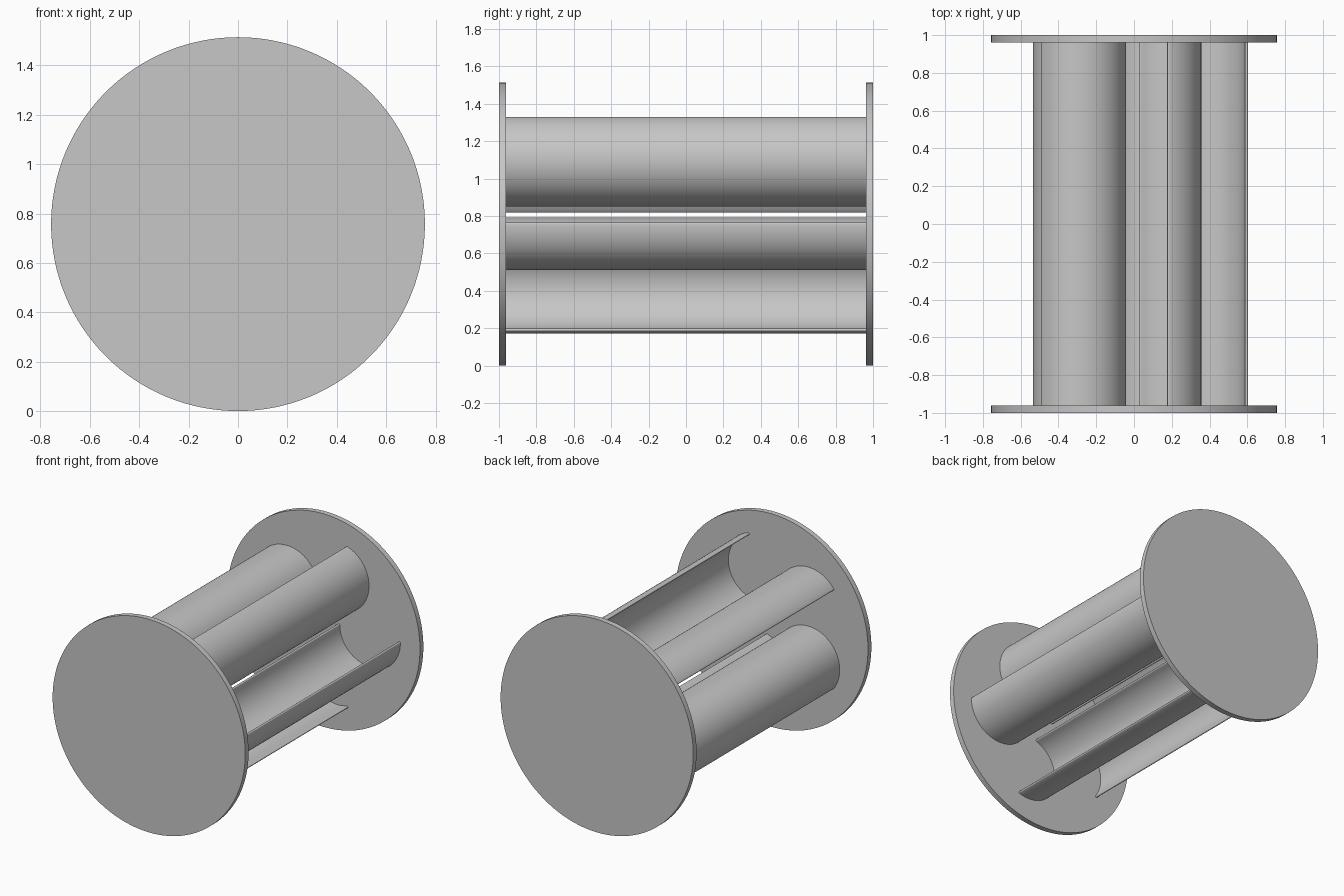
import bpy, bmesh
from math import sin, cos, pi, radians
from mathutils import Matrix, Vector

cube = bpy.data.objects.get("Cube")
if cube:
    bpy.data.objects.remove(cube)

DISC_RADIUS = 0.757
DISC_THICK = 0.038
INNER_Y = 1 - DISC_THICK
BLADE_COUNT = 5
BLADE_CENTRE = 0.357    # distance of the half-pipe axis from the wheel axis
BLADE_OUTER = 0.246
HALF_WALL = 0.008

grey = bpy.data.materials.new("plain_grey")
grey.use_nodes = True
colour = (0.57, 0.57, 0.57, 1)
grey.diffuse_color = colour
grey.node_tree.nodes["Principled BSDF"].inputs["Base Color"].default_value = colour


def prism(name, profile, y_start, y_end):
    """Extrude an x-z outline along y into a closed, smooth-shaded solid."""
    bm = bmesh.new()
    face = bm.faces.new([bm.verts.new((x, y_start, z)) for x, z in profile])
    result = bmesh.ops.extrude_face_region(bm, geom=[face])
    moved = [v for v in result["geom"] if isinstance(v, bmesh.types.BMVert)]
    bmesh.ops.translate(bm, verts=moved, vec=(0, y_end - y_start, 0))
    bmesh.ops.recalc_face_normals(bm, faces=bm.faces)
    mesh = bpy.data.meshes.new(name)
    bm.to_mesh(mesh)
    bm.free()
    mesh.materials.append(grey)
    obj = bpy.data.objects.new(name, mesh)
    bpy.context.collection.objects.link(obj)
    bpy.ops.object.select_all(action="DESELECT")
    obj.select_set(True)
    bpy.context.view_layer.objects.active = obj
    bpy.ops.object.shade_smooth_by_angle(angle=radians(35))
    return obj


def arc(cx, cz, radius, start, end, steps):
    """Points on an arc, angles in degrees."""
    angles = [radians(start + (end - start) * i / steps) for i in range(steps + 1)]
    return [(cx + radius * cos(a), cz + radius * sin(a)) for a in angles]


# End discs
disc_outline = arc(0, 0, DISC_RADIUS, 0, 360, 128)[:-1]
for name, y0, y1 in (("front_disc", -1, -INNER_Y), ("back_disc", INNER_Y, 1)):
    prism(name, disc_outline, y0, y1).location.z = DISC_RADIUS

# Half-pipe blade outline with rounded rims
middle = BLADE_OUTER - HALF_WALL
outer = arc(BLADE_CENTRE, 0, BLADE_OUTER, 180, 360, 48)
outer_rim = arc(BLADE_CENTRE + middle, 0, HALF_WALL, 0, 180, 8)[1:-1]
inner = arc(BLADE_CENTRE, 0, middle - HALF_WALL, 360, 180, 48)
inner_rim = arc(BLADE_CENTRE - middle, 0, HALF_WALL, 0, 180, 8)[1:-1]
blade_outline = outer + outer_rim + inner + inner_rim

# Blades evenly spaced around the axis
for i in range(BLADE_COUNT):
    turn = 2 * pi * i / BLADE_COUNT
    blade = prism(f"blade_{i + 1}", blade_outline, -INNER_Y, INNER_Y)
    blade.data.transform(Matrix.Rotation(-turn, 4, "Y"))
    blade.location = Vector((0, 0, DISC_RADIUS))
